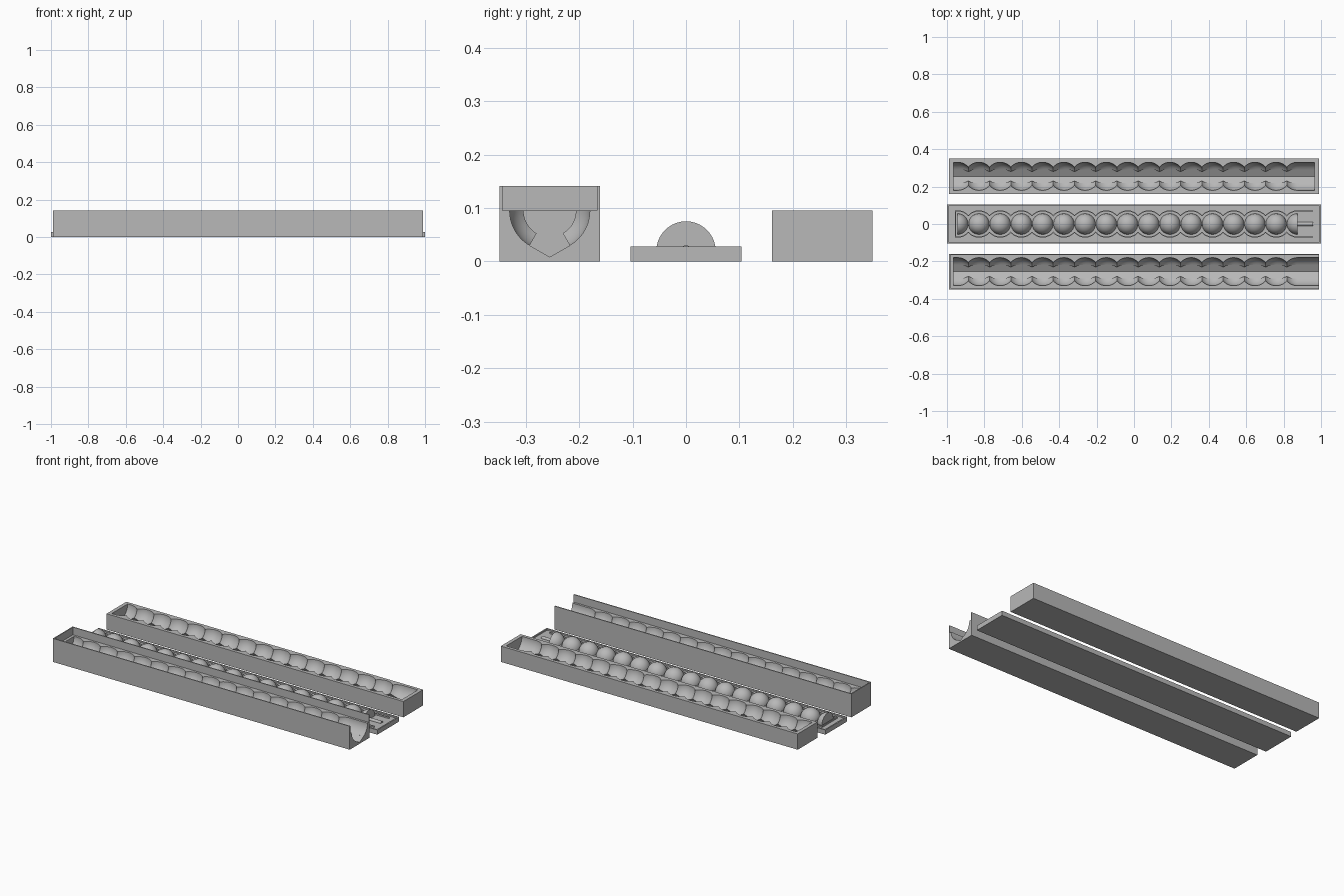
import bpy, bmesh, math

if "Cube" in bpy.data.objects:
    bpy.data.objects.remove(bpy.data.objects["Cube"])

PITCH, COUNT, FIRST = 0.1135, 15, -0.829      # ball spacing
R_CAV, R_BALL = 0.075, 0.0555                 # cavity and ball radii
FLOOR = 0.0195                                # tray floor height
START, END = FIRST - PITCH, FIRST + COUNT * PITCH   # half-cell centres

grey = bpy.data.materials.new("plain grey")
grey.diffuse_color = (0.48, 0.48, 0.48, 1)
grey.use_nodes = True
grey.node_tree.nodes["Principled BSDF"].inputs["Base Color"].default_value = grey.diffuse_color


def finish(bm, name):
    bmesh.ops.recalc_face_normals(bm, faces=bm.faces)
    me = bpy.data.meshes.new(name)
    bm.to_mesh(me)
    bm.free()
    me.materials.append(grey)
    ob = bpy.data.objects.new(name, me)
    bpy.context.collection.objects.link(ob)
    bpy.ops.object.select_all(action='DESELECT')
    ob.select_set(True)
    bpy.context.view_layer.objects.active = ob
    bpy.ops.object.shade_smooth_by_angle(angle=math.radians(30))
    return ob


def loft(bm, stations):
    """Skin closed (y, z) sections placed along x, with capped ends."""
    rings = [[bm.verts.new((x, y, z)) for y, z in sec] for x, sec in stations]
    n = len(rings[0])
    for a, b in zip(rings, rings[1:]):
        for i in range(n):
            j = (i + 1) % n
            bm.faces.new((a[i], a[j], b[j], b[i]))
    bm.faces.new(rings[0])
    bm.faces.new(rings[-1])


def box(bm, x0, x1, y0, y1, z0, z1):
    sec = [(y0, z0), (y1, z0), (y1, z1), (y0, z1)]
    loft(bm, [(x0, sec), (x1, sec)])


def scallops(x0, x1):
    """(x, radius) samples of the bead chain outline from x0 to x1."""
    pts = [(x0, R_CAV), (START, R_CAV)]
    steps = 14
    for k in range(COUNT + 2):
        c = START + k * PITCH
        for i in range(steps + 1):
            d = (i / steps - 0.5) * PITCH
            if (k == 0 and d <= 1e-6) or (k == COUNT + 1 and d > 1e-6):
                continue
            if i == 0:
                continue              # cusp shared with the previous cell
            pts.append((c + d, math.sqrt(R_CAV ** 2 - d * d)))
    pts.append((x1, R_CAV))
    return pts


def trough_section(cy, r, zc, ztop, half=0.094, wall=0.006):
    """Block outline with a bead cavity and a V-shaped gutter."""
    sec = [(cy - half, 0), (cy + half, 0), (cy + half, ztop)]
    lip = ztop > zc
    if lip:
        sec += [(cy + half - wall, ztop), (cy + half - wall, zc)]
    side = []
    for i in range(11):
        t = math.radians(90 - 6 * i)
        side.append((r * math.sin(t), zc - r * math.cos(t)))
    t = math.radians(30)
    side.append(((R_CAV + 0.0002) * math.sin(t), zc - (R_CAV + 0.0002) * math.cos(t)))
    sec += [(cy + y, z) for y, z in side]
    sec.append((cy, zc - R_CAV / math.cos(t)))
    sec += [(cy - y, z) for y, z in reversed(side)]
    if lip:
        sec += [(cy - half + wall, zc), (cy - half + wall, ztop)]
    sec.append((cy - half, ztop))
    return sec


# Back trough, closed at both ends
ZC = 0.095
bm = bmesh.new()
loft(bm, [(x, trough_section(0.255, r, ZC, ZC)) for x, r in scallops(-0.966, 0.966)])
box(bm, -0.988, -0.966, 0.161, 0.349, 0, ZC)
box(bm, 0.966, 0.988, 0.161, 0.349, 0, ZC)
finish(bm, "closed_trough")

# Front trough with raised side lips, open at the right end
bm = bmesh.new()
loft(bm, [(x, trough_section(-0.255, r, ZC, 0.141)) for x, r in scallops(-0.966, 0.988)])
box(bm, -0.988, -0.966, -0.349, -0.161, 0, ZC)
box(bm, -0.988, -0.982, -0.349, -0.161, ZC, 0.141)
for y in (-0.349, -0.167):
    box(bm, -0.982, -0.966, y, y + 0.006, ZC, 0.141)
finish(bm, "open_trough")

# Shallow tray with a thin rim
RIM, W = 0.028, 0.104
bm = bmesh.new()
tray = [(-W, 0), (W, 0), (W, RIM), (W - 0.008, RIM), (W - 0.008, FLOOR),
        (-W + 0.008, FLOOR), (-W + 0.008, RIM), (-W, RIM)]
loft(bm, [(-0.992, tray), (0.992, tray)])
for x in (-1.0, 0.992):
    box(bm, x, x + 0.008, -W, W, 0, RIM)
finish(bm, "tray")

# Scalloped locating ridges on the tray floor
bm = bmesh.new()
for s in (-1, 1):
    loft(bm, [(x, [(s * (r - 0.008), FLOOR), (s * (r - 0.008), RIM),
                   (s * (r - 0.002), RIM), (s * (r - 0.002), FLOOR)])
              for x, r in scallops(-0.957, 0.957)])
box(bm, -0.957, -0.951, -0.067, 0.067, FLOOR, RIM)
finish(bm, "locating_ridge")


def arch(r):
    """Half-circle section standing on the tray floor."""
    return [(r * math.cos(math.pi * i / 20), FLOOR + r * math.sin(math.pi * i / 20))
            for i in range(21)]


# Row of half-round balls, with a cut ball at each end
bm = bmesh.new()
for k in range(COUNT + 2):
    lo = 90 if k == 0 else 1
    hi = 90 if k == COUNT + 1 else 179
    n = 10 if hi - lo < 100 else 20
    st = []
    for i in range(n + 1):
        a = math.radians(lo + (hi - lo) * i / n)
        st.append((START + k * PITCH - R_BALL * math.cos(a), arch(R_BALL * math.sin(a))))
    loft(bm, st)
finish(bm, "ball_row")

# Thin rod running through the balls
bm = bmesh.new()
loft(bm, [(START, arch(0.0105)), (0.957, arch(0.0105))])
finish(bm, "centre_rod")
